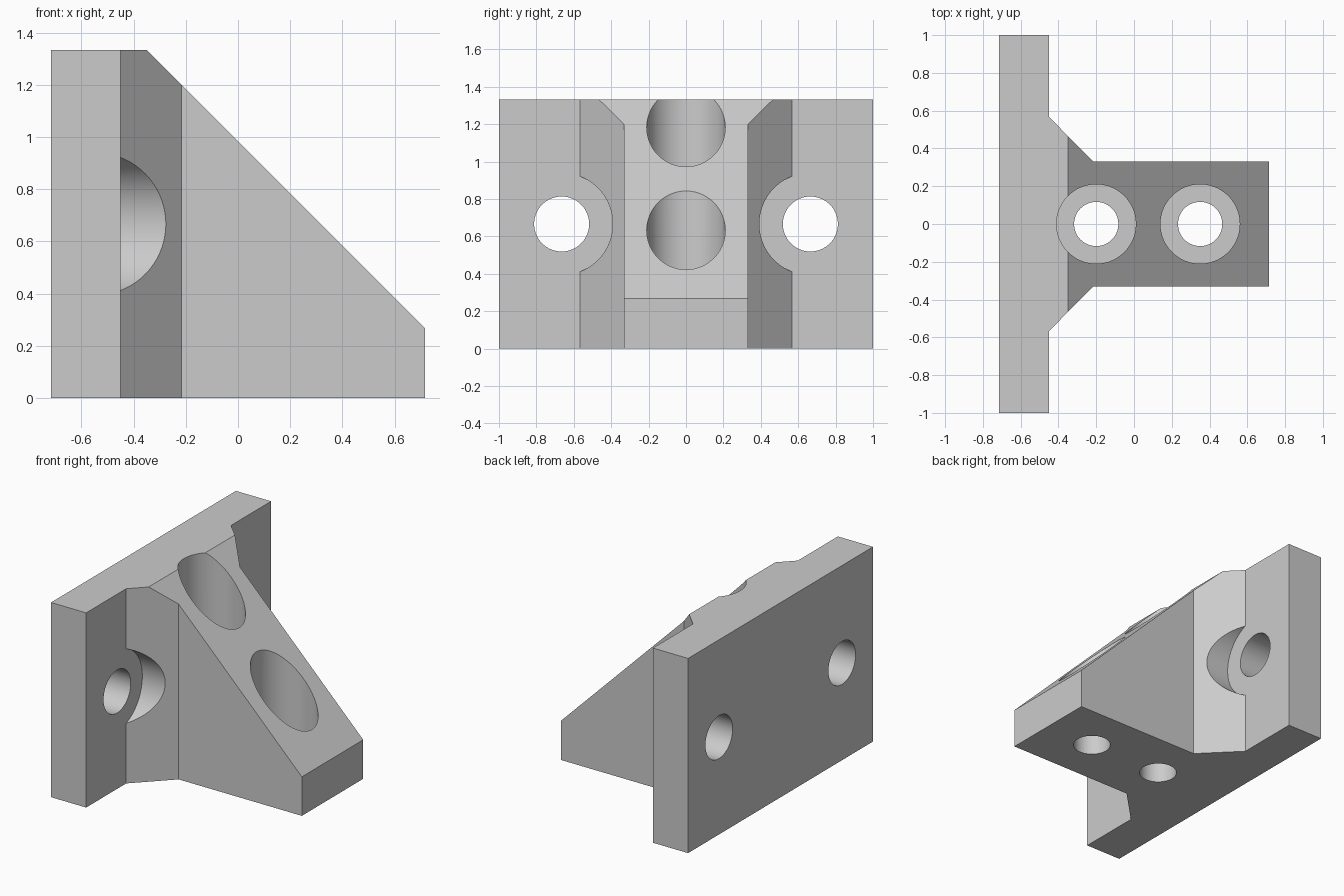
import bpy, bmesh
from math import pi, radians
from mathutils import Matrix, Vector

cube = bpy.data.objects.get("Cube")
if cube:
    bpy.data.objects.remove(cube, do_unlink=True)

HEIGHT = 1.333
PLATE_FRONT = -0.45   # inner face of the mounting plate
FLOOR = 0.267         # thickness under the vertical counterbores

grey = bpy.data.materials.new("plain grey")
grey.use_nodes = True
colour = (0.6, 0.6, 0.6, 1)
grey.diffuse_color = colour
grey.node_tree.nodes["Principled BSDF"].inputs["Base Color"].default_value = colour


def add_object(name, bm):
    bmesh.ops.recalc_face_normals(bm, faces=bm.faces)
    mesh = bpy.data.meshes.new(name)
    bm.to_mesh(mesh)
    bm.free()
    mesh.materials.append(grey)
    obj = bpy.data.objects.new(name, mesh)
    bpy.context.collection.objects.link(obj)
    return obj


def cylinder(name, radius, start, end):
    """Cylinder cutter running from start to end."""
    start, end = Vector(start), Vector(end)
    axis = end - start
    turn = axis.to_track_quat("Z", "Y").to_matrix().to_4x4()
    bm = bmesh.new()
    bmesh.ops.create_cone(bm, cap_ends=True, segments=96, radius1=radius,
                          radius2=radius, depth=axis.length,
                          matrix=Matrix.Translation((start + end) / 2) @ turn)
    return add_object(name, bm)


# Bracket body: plan outline, mirrored across y and extruded upwards
half = [(0.716, 0.332), (-0.217, 0.332), (PLATE_FRONT, 0.567),
        (PLATE_FRONT, 1), (-0.716, 1)]
outline = half + [(x, -y) for x, y in reversed(half)]
bm = bmesh.new()
base = bm.faces.new([bm.verts.new((x, y, 0)) for x, y in outline])
top = bmesh.ops.extrude_face_region(bm, geom=[base])["geom"]
bmesh.ops.translate(bm, vec=(0, 0, HEIGHT),
                    verts=[v for v in top if isinstance(v, bmesh.types.BMVert)])

# Sloped front of the rib
cut = bmesh.ops.bisect_plane(bm, geom=bm.verts[:] + bm.edges[:] + bm.faces[:],
                             plane_co=(0.716, 0, FLOOR), plane_no=(1, 0, 1),
                             clear_outer=True)
bmesh.ops.contextual_create(
    bm, geom=[e for e in cut["geom_cut"] if isinstance(e, bmesh.types.BMEdge)])
bracket = add_object("bracket", bm)

# Counterbored screw holes
cutters = []
for x in (-0.2, 0.35):
    cutters.append(cylinder("vertical_hole_cutter", 0.117, (x, 0, -0.2), (x, 0, 0.6)))
    cutters.append(cylinder("vertical_counterbore_cutter", 0.21, (x, 0, FLOOR), (x, 0, 1.6)))
for y in (-0.665, 0.665):
    z = HEIGHT / 2
    cutters.append(cylinder("plate_hole_cutter", 0.147, (-1, y, z), (-0.3, y, z)))
    cutters.append(cylinder("plate_counterbore_cutter", 0.273, (PLATE_FRONT, y, z), (0.3, y, z)))

bpy.ops.object.select_all(action="DESELECT")
bpy.context.view_layer.objects.active = bracket
bracket.select_set(True)
for cutter in cutters:
    mod = bracket.modifiers.new("bore", "BOOLEAN")
    mod.operation = "DIFFERENCE"
    mod.solver = "EXACT"
    mod.object = cutter
    bpy.ops.object.modifier_apply(modifier=mod.name)
for cutter in cutters:
    bpy.data.objects.remove(cutter, do_unlink=True)
bpy.ops.object.shade_smooth_by_angle(angle=radians(30))
